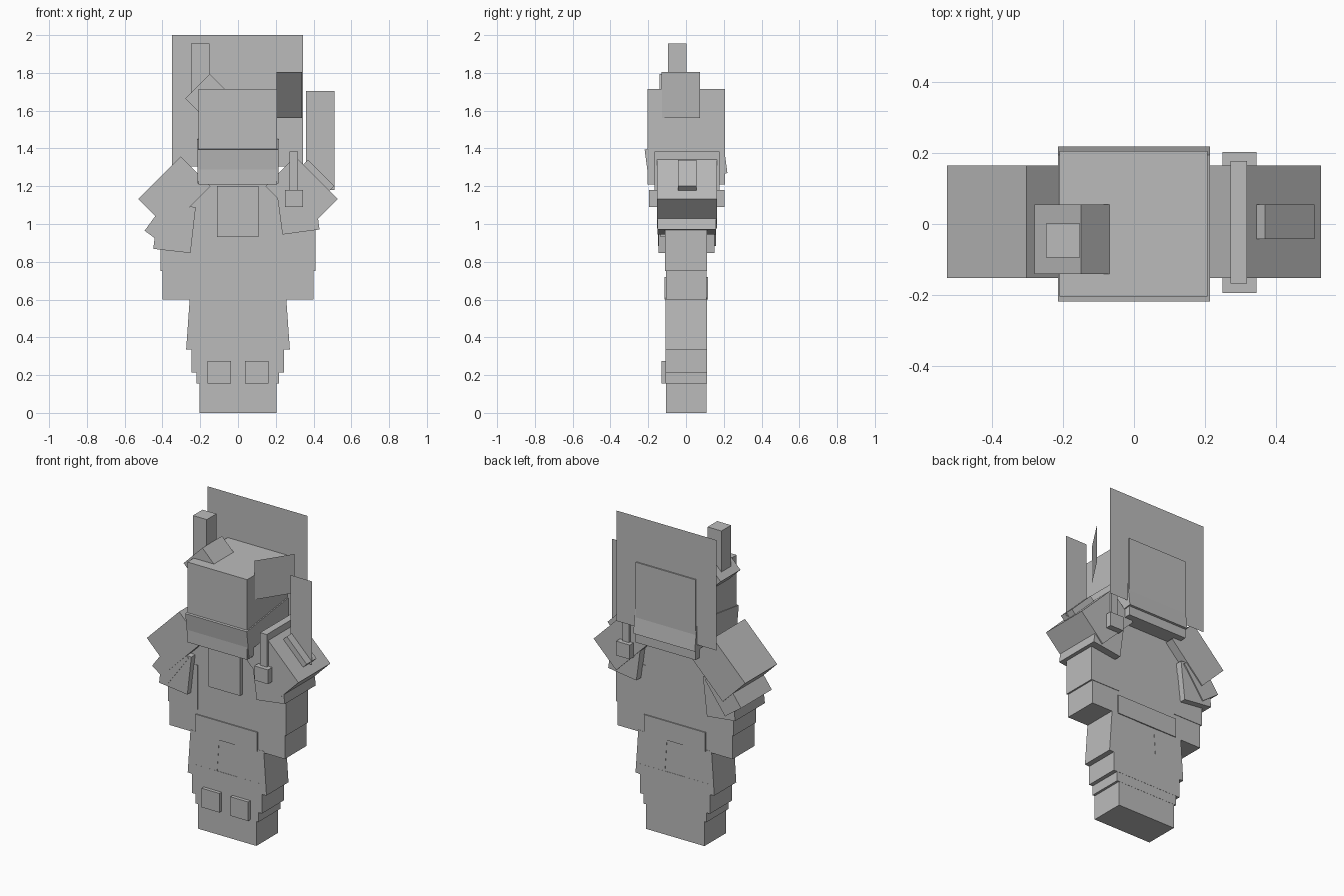
import bpy
from math import radians

old = bpy.data.objects.get("Cube")
if old:
    bpy.data.objects.remove(old, do_unlink=True)

grey = bpy.data.materials.new("plain_grey")
grey.use_nodes = True
GREY = (0.5, 0.5, 0.5, 1)
grey.diffuse_color = GREY
grey.node_tree.nodes["Principled BSDF"].inputs["Base Color"].default_value = GREY


def tilted(name, centre, size, turn=0, pitch=0):
    """Box by centre and size; turn is anticlockwise seen from the front."""
    bpy.ops.mesh.primitive_cube_add(size=1, location=centre,
                                    rotation=(radians(pitch), radians(-turn), 0))
    ob = bpy.context.object
    ob.name = name
    ob.scale = size
    ob.data.materials.append(grey)
    return ob


def box(name, x, y, z):
    """Upright box from its ranges."""
    spans = (x, y, z)
    return tilted(name, [(a + b) / 2 for a, b in spans], [b - a for a, b in spans])


def sheet(name, start, end, z):
    """Flat upright sheet between two plan points."""
    verts = [(*start, z[0]), (*end, z[0]), (*end, z[1]), (*start, z[1])]
    mesh = bpy.data.meshes.new(name)
    mesh.from_pydata(verts, [], [(0, 1, 2, 3)])
    mesh.materials.append(grey)
    ob = bpy.data.objects.new(name, mesh)
    bpy.context.collection.objects.link(ob)
    return ob


DEPTH = (-0.107, 0.109)

# Body and head
box("legs", (-0.205, 0.203), DEPTH, (0, 0.6))
box("torso", (-0.205, 0.205), DEPTH, (0.6, 1.215))
box("belt", (-0.215, 0.213), (-0.114, 0.116), (0.6, 0.72))
box("chest_plate", (-0.11, 0.108), (-0.135, -0.1), (0.93, 1.2))
box("head", (-0.21, 0.207), (-0.205, 0.206), (1.21, 1.715))
tilted("jaw_guard", (0, 0, 1.332), (0.428, 0.418, 0.182), pitch=7.6)

# Boots
box("boot_cuff", (-0.22, 0.218), (-0.108, 0.11), (0.155, 0.3))
box("shin_guard", (-0.245, 0.243), (-0.109, 0.111), (0.215, 0.4))

# Paired limbs
for side, s in (("right", -1), ("left", 1)):
    tilted(f"{side}_thigh_guard", (s * 0.165, 0.001, 0.467), (0.2, 0.219, 0.275), turn=s * 4)
    box(f"{side}_toe_patch", (s * 0.1 - 0.062, s * 0.1 + 0.062), (-0.131, -0.1), (0.155, 0.275))
    tilted(f"{side}_arm", (s * 0.303, 0.001, 0.88), (0.196, 0.216, 0.56))
    tilted(f"{side}_sleeve", (s * 0.308, 0.001, 0.89), (0.206, 0.222, 0.28))
    tilted(f"{side}_shoulder", (s * 0.337, 0.006, 1.166), (0.318, 0.318, 0.222), turn=-s * 45)

# Shoulder plates
tilted("right_lower_plate", (-0.336, 0.003, 0.979), (0.198, 0.296, 0.245), turn=-6.5)
tilted("right_elbow_plate", (-0.368, 0.005, 1.021), (0.24, 0.306, 0.138), turn=54)
tilted("left_lower_plate", (0.317, 0.004, 1.079), (0.198, 0.308, 0.245), turn=7.7)

# Left shoulder strap and its fittings
box("shoulder_strap", (0.272, 0.318), (-0.168, 0.178), (1.15, 1.385))
box("strap_buckle", (0.25, 0.345), (-0.195, 0.203), (1.09, 1.18))
tilted("fin_mount", (0.418, 0.006, 1.249), (0.196, 0.098, 0.06), turn=-45)
sheet("shoulder_fin", (0.36, 0.006), (0.51, 0.006), (1.18, 1.705))

# Headdress
sheet("back_banner", (-0.35, 0.198), (0.345, 0.198), (1.305, 2.0))
sheet("side_flap", (0.205, -0.13), (0.34, 0.075), (1.56, 1.805))
tilted("crest_block", (-0.17, -0.043, 1.685), (0.185, 0.196, 0.127), turn=45)
box("crest_post", (-0.248, -0.152), (-0.094, 0.002), (1.65, 1.955))
